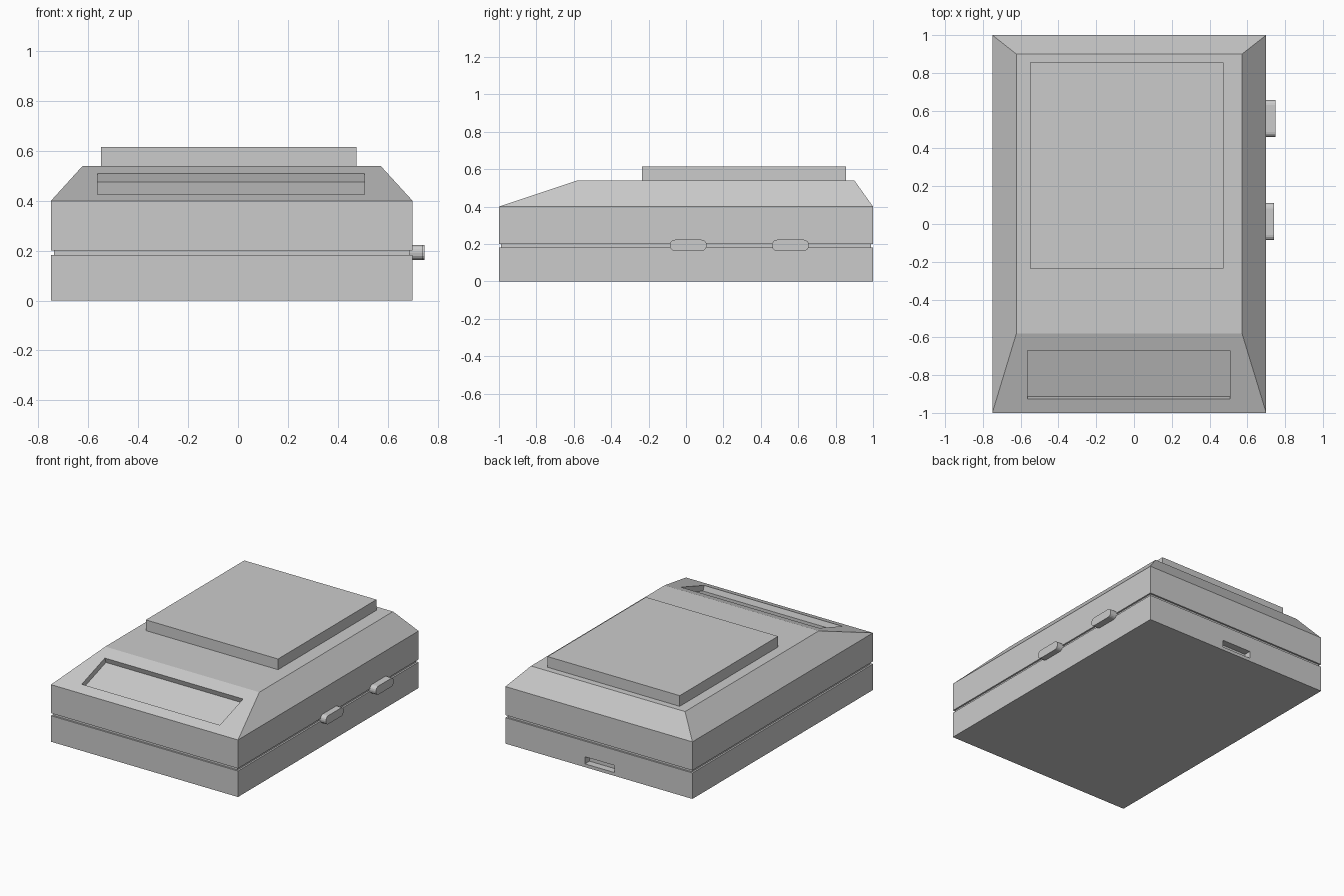
import bpy, bmesh, math
from mathutils import Matrix, Vector

if "Cube" in bpy.data.objects:
    bpy.data.objects.remove(bpy.data.objects["Cube"])

L, R, F, B = -0.75, 0.70, -1.0, 1.0   # footprint


def add_object(name, bm):
    bmesh.ops.recalc_face_normals(bm, faces=bm.faces[:])
    me = bpy.data.meshes.new(name)
    bm.to_mesh(me)
    bm.free()
    ob = bpy.data.objects.new(name, me)
    bpy.context.collection.objects.link(ob)
    return ob


def stack(name, rings):
    """Solid skinned through rectangles (x0, x1, y0, y1, z)."""
    bm = bmesh.new()
    loops = [[bm.verts.new(p) for p in ((a, c, z), (b, c, z), (b, d, z), (a, d, z))]
             for a, b, c, d, z in rings]
    bm.faces.new(loops[0][::-1])
    bm.faces.new(loops[-1])
    for lo, hi in zip(loops, loops[1:]):
        for i in range(4):
            j = (i + 1) % 4
            bm.faces.new((lo[i], lo[j], hi[j], hi[i]))
    return add_object(name, bm)


def box(name, x0, x1, y0, y1, z0, z1):
    return stack(name, [(x0, x1, y0, y1, z0), (x0, x1, y0, y1, z1)])


def cut(target, cutter):
    mod = target.modifiers.new("cut", 'BOOLEAN')
    mod.operation, mod.solver, mod.object = 'DIFFERENCE', 'EXACT', cutter
    bpy.context.view_layer.objects.active = target
    bpy.ops.object.modifier_apply(modifier=mod.name)
    bpy.data.objects.remove(cutter)


# Housing: lower shell, parting groove, upper shell, sloped top
g = 0.012
full, inset = (L, R, F, B), (L + g, R - g, F + g, B - g)
housing = stack("housing", [
    (*full, 0), (*full, 0.182), (*inset, 0.182), (*inset, 0.2), (*full, 0.2),
    (*full, 0.4), (-0.623, 0.572, -0.58, 0.9, 0.54)])

# Display recess, cut square to the front slope
slope = math.atan2(0.14, 0.42)
recess = box("recess_cutter", -0.563, 0.508, -0.135, 0.135, -0.037, 0.1)
recess.data.transform(Matrix.Translation(Vector((0, -0.798, 0.4673)))
                      @ Matrix.Rotation(slope, 4, 'X'))
cut(housing, recess)

# Socket in the back
cut(housing, box("socket_cutter", -0.145, 0.083, 0.95, 1.1, 0.023, 0.073))

# Weighing platform
box("platform", -0.55, 0.475, -0.235, 0.855, 0.54, 0.615)

# Side buttons with rounded corners
for name, y, tip in (("front_button", 0.012, 0.742), ("rear_button", 0.558, 0.748)):
    bm = bmesh.new()
    bmesh.ops.create_cube(bm, size=1, matrix=Matrix.Translation(((0.68 + tip) / 2, y, 0.193))
                          @ Matrix.Diagonal((tip - 0.68, 0.196, 0.06, 1)))
    edges = [e for e in bm.edges if abs(e.verts[0].co.x - e.verts[1].co.x) > 0.01]
    bmesh.ops.bevel(bm, geom=edges, offset=0.027, segments=4, profile=0.5, affect='EDGES')
    add_object(name, bm)
